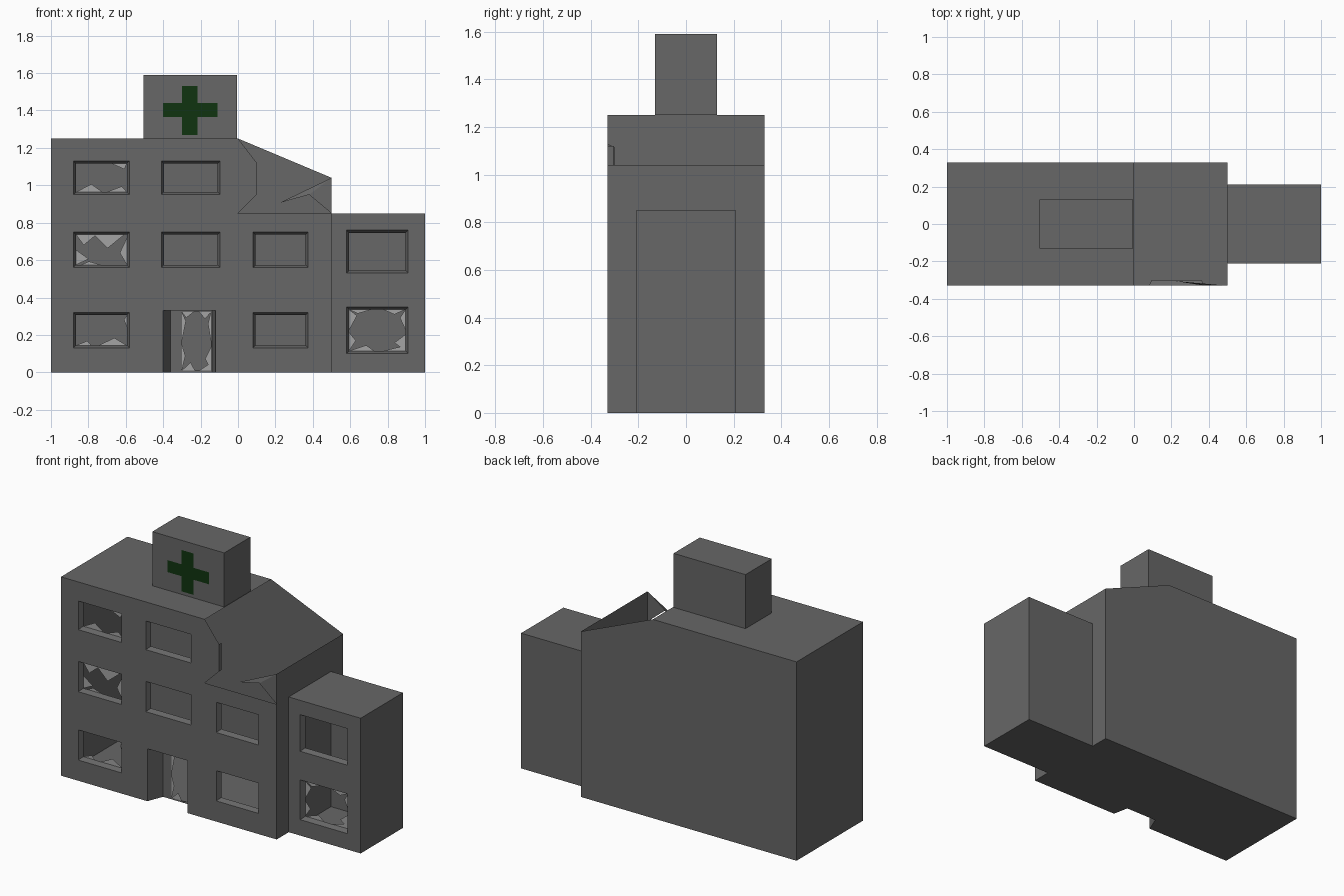
import bpy, bmesh
from mathutils import Vector
from mathutils.geometry import tessellate_polygon

if "Cube" in bpy.data.objects:
    bpy.data.objects.remove(bpy.data.objects["Cube"])

GREY, GLASS, GREEN = (0.135, 0.135, 0.135, 1), (0.37, 0.37, 0.37, 1), (0.005, 0.034, 0.005, 1)


def make(name, faces, color=GREY):
    """Mesh object from a list of faces given as point lists, welded."""
    bm = bmesh.new()
    for f in faces:
        bm.faces.new([bm.verts.new(p) for p in f])
    bmesh.ops.remove_doubles(bm, verts=bm.verts, dist=1e-4)
    bmesh.ops.recalc_face_normals(bm, faces=bm.faces)
    me = bpy.data.meshes.new(name)
    bm.to_mesh(me)
    bm.free()
    ob = bpy.data.objects.new(name, me)
    bpy.context.collection.objects.link(ob)
    mat = bpy.data.materials.new(name + "_colour")
    mat.diffuse_color = color
    mat.use_nodes = True
    mat.node_tree.nodes["Principled BSDF"].inputs["Base Color"].default_value = mat.diffuse_color
    me.materials.append(mat)
    return ob


def rect(x0, x1, z0, z1):
    return [(x0, z0), (x1, z0), (x1, z1), (x0, z1)]


def at_y(pts, y):
    return [(x, y, z) for x, z in pts]


def wall(outline, holes, y):
    """Upright sheet facing the front, with holes."""
    loops = [[Vector((x, z, 0)) for x, z in l] for l in [outline] + holes]
    flat = [v for l in loops for v in l]
    return [[(flat[i].x, y, flat[i].y) for i in tri] for tri in tessellate_polygon(loops)]


def bridge(a, b):
    n = len(a)
    return [[a[i], a[(i + 1) % n], b[(i + 1) % n], b[i]] for i in range(n)]


INSET, DEPTH = 0.014, 0.03


def reveals(windows, y):
    """Tapered window surrounds."""
    faces = []
    for x0, x1, z0, z1 in windows:
        inner = rect(x0 + INSET, x1 - INSET, z0 + INSET, z1 - INSET)
        faces += bridge(at_y(rect(x0, x1, z0, z1), y), at_y(inner, y + DEPTH))
    return faces


def shards(name, win, y, pieces):
    """Jagged glass: each piece is (side, start, end, peak, height) as fractions."""
    x0, x1, z0, z1 = win
    turn = {"bottom": lambda u, v: (u, v), "top": lambda u, v: (u, 1 - v),
            "left": lambda u, v: (v, u), "right": lambda u, v: (1 - v, u)}
    faces = []
    for side, a, b, peak, height in pieces:
        tri = [turn[side](u, v) for u, v in ((a, 0), (b, 0), (peak, height))]
        faces.append([(x0 + u * (x1 - x0), y, z0 + v * (z1 - z0)) for u, v in tri])
    make(name, faces, GLASS)


# Main hollow building: front with windows, doorway notch and torn top corner
F, B = -0.33, 0.33
rows = [(0.13, 0.32), (0.56, 0.75), (0.95, 1.13)]
left_wins = [(-0.88, -0.58, *r) for r in rows]
wins = left_wins + [(-0.41, -0.095, *r) for r in rows[1:]] + [(0.08, 0.375, *r) for r in rows[:2]]
notch = [(-0.4, 0), (-0.4, 0.33), (-0.12, 0.33), (-0.12, 0)]
torn = [(0.5, 0.85), (0, 0.85), (0.1, 0.95), (0.1, 1.12), (0, 1.25)]
outline = [(-1, 0)] + notch + [(0.5, 0)] + torn + [(-1, 1.25)]
faces = wall(outline, [rect(*w) for w in wins], F) + reveals(wins, F)
back = [(-1, 0), (0.5, 0), (0.5, 1.04), (0, 1.25), (-1, 1.25)]
faces.append(at_y(back, B))
for a, b in [((-1, 0), (-1, 1.25)), ((0.5, 0), (0.5, 1.04)), ((-1, 1.25), (0, 1.25))]:
    faces.append(at_y([a, b], F) + at_y([b, a], B))

# Doorway recess and the floor around it
R = -0.23
recess = [(-0.36, 0), (-0.36, 0.33), (-0.14, 0.33), (-0.14, 0)]
faces += bridge(at_y(notch, F), at_y(recess, R))[:3]
faces.append([(-1, F, 0), (-0.4, F, 0), (-0.36, R, 0), (-0.14, R, 0), (-0.12, F, 0),
              (0.5, F, 0), (0.5, B, 0), (-1, B, 0)])
door = (-0.3, -0.145, 0.01, 0.322)
faces += wall(recess, [rect(*door)], R)
make("main_building", faces)

# Broken edge of the torn wall, and the leftover corner piece
T = 0.025
a, b = torn[2:4]
make("torn_wall_edge", [at_y([a, b], F) + at_y([b, a], F + T)])
tip, inner_tip = (0.38, F, 0.95), (0.22, F + T, 0.905)
top, low = (0.5, F, 1.04), (0.5, F, 0.85)
make("wall_remnant", [[low, top, tip], [top, inner_tip, tip]])

# Side annex, open towards the main building
f, b = -0.21, 0.21
annex_wins = [(0.58, 0.91, 0.53, 0.76), (0.58, 0.91, 0.10, 0.35)]
o = rect(0.5, 1, 0, 0.85)
annex = wall(o, [rect(*w) for w in annex_wins], f) + reveals(annex_wins, f)
annex += bridge(at_y(o, f), at_y(o, b))[:3] + [at_y(o, b)]
make("side_annex", annex)

# Rooftop sign box with green cross
s = rect(-0.505, -0.005, 1.25, 1.59)
make("sign_box", bridge(at_y(s, -0.13), at_y(s, 0.13)) + [at_y(s, -0.13), at_y(s, 0.13)])
c = [(-0.30, 1.27), (-0.217, 1.27), (-0.217, 1.365), (-0.11, 1.365), (-0.11, 1.44), (-0.217, 1.44),
     (-0.217, 1.53), (-0.30, 1.53), (-0.30, 1.44), (-0.40, 1.44), (-0.40, 1.365), (-0.30, 1.365)]
make("green_cross", [at_y(c, -0.1315)], GREEN)


# Broken glass clinging to the frames
def pane(w):
    return (w[0] + INSET, w[1] - INSET, w[2] + INSET, w[3] - INSET)


glass = [
    [("bottom", 0, 0.3, 0.22, 0.15), ("bottom", 0.45, 1, 0.75, 0.25), ("right", 0.6, 1, 0.85, 0.06)],
    [("top", 0, 0.4, 0.15, 0.35), ("top", 0.35, 0.95, 0.62, 0.45), ("left", 0, 0.5, 0.2, 0.25),
     ("right", 0, 0.9, 0.4, 0.14), ("bottom", 0.1, 0.5, 0.25, 0.12)],
    [("bottom", 0, 0.52, 0.3, 0.28), ("bottom", 0.6, 1, 0.9, 0.2), ("top", 0.7, 1, 0.95, 0.2)],
]
for i, (w, pieces) in enumerate(zip(left_wins, glass)):
    shards(f"broken_glass_{i + 1}", pane(w), F + DEPTH, pieces)
jagged = [("bottom", 0, 0.45, 0.3, 0.14), ("bottom", 0.6, 1, 0.9, 0.1), ("top", 0, 0.4, 0.15, 0.1),
          ("top", 0.6, 1, 0.8, 0.12), ("left", 0, 0.45, 0.25, 0.12), ("left", 0.5, 1, 0.85, 0.14),
          ("right", 0, 0.4, 0.2, 0.2), ("right", 0.5, 1, 0.8, 0.1)]
shards("broken_glass_annex", pane(annex_wins[1]), f + DEPTH, jagged)
shards("broken_glass_door", door, R, jagged)
